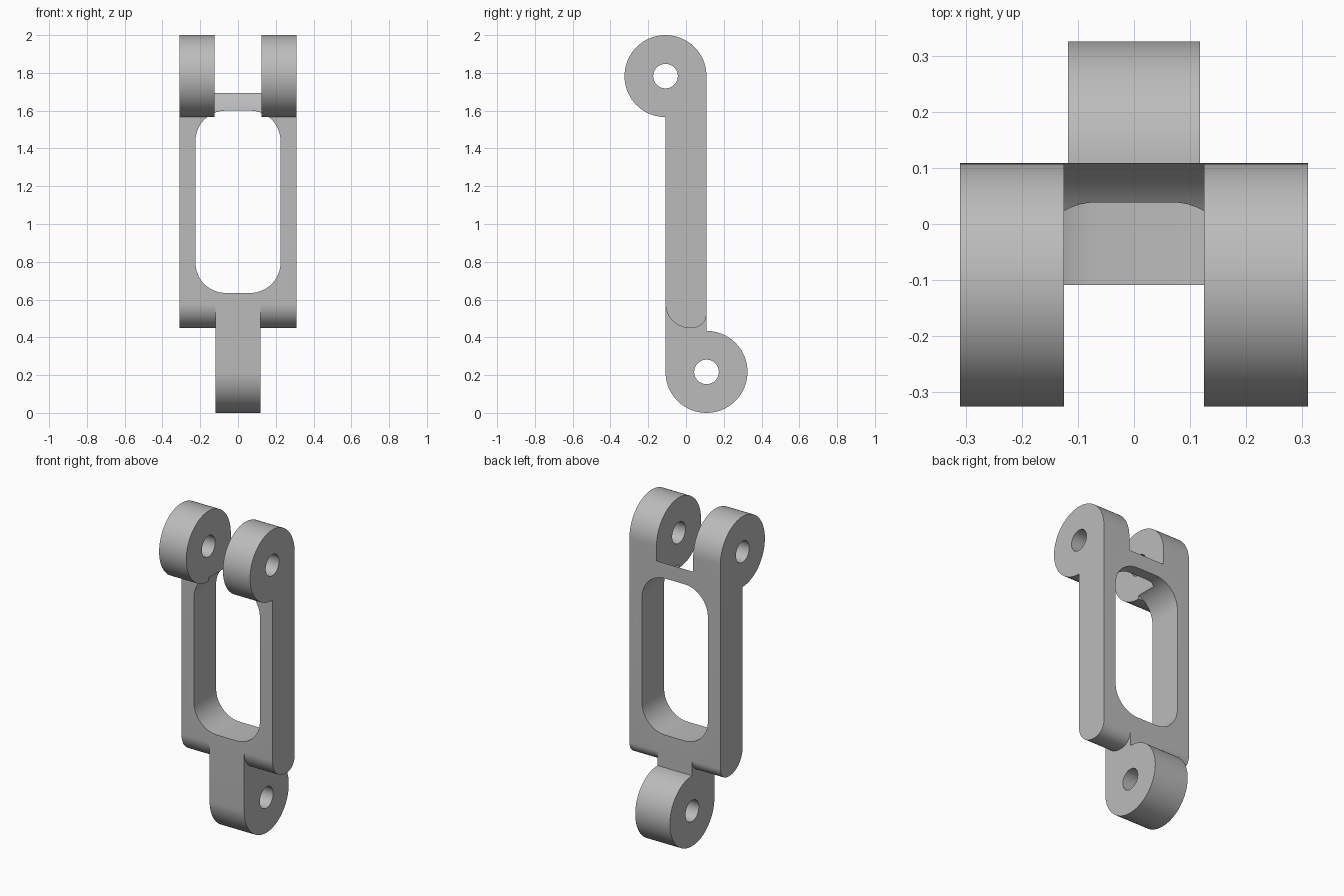
import bpy, bmesh
from math import sin, cos, pi, radians

cube = bpy.data.objects.get("Cube")
if cube:
    bpy.data.objects.remove(cube, do_unlink=True)

W = 0.31            # half width of the frame
D = 0.1085          # half depth of the frame
R = 0.217           # lug radius
CLEAR = 0.235       # clearance radius of the fork slot
PIN = 0.065         # pin hole radius
TOP = (-D, 2 - R)   # upper pin axis (y, z)
LOW = (D, R)        # lower pin axis (y, z)

metal = bpy.data.materials.new("plain_grey")
metal.use_nodes = True
grey = (0.5, 0.5, 0.5, 1)
metal.diffuse_color = grey
metal.node_tree.nodes["Principled BSDF"].inputs["Base Color"].default_value = grey


def arc(centre, r, start, end, n=24):
    a, b = radians(start), radians(end)
    return [(centre[0] + r * cos(a + (b - a) * i / n),
             centre[1] + r * sin(a + (b - a) * i / n)) for i in range(n + 1)]


def prism(name, outline, half, axis="x"):
    """Extrude an outline symmetrically along x (y,z points) or y (x,z points)."""
    bm = bmesh.new()
    place = (lambda p, s: (s, p[0], p[1])) if axis == "x" else (lambda p, s: (p[0], s, p[1]))
    ends = [[bm.verts.new(place(p, s)) for p in outline] for s in (-half, half)]
    bm.faces.new(ends[0])
    bm.faces.new(ends[1])
    n = len(outline)
    for i in range(n):
        j = (i + 1) % n
        bm.faces.new((ends[0][i], ends[0][j], ends[1][j], ends[1][i]))
    bmesh.ops.recalc_face_normals(bm, faces=bm.faces)
    mesh = bpy.data.meshes.new(name)
    bm.to_mesh(mesh)
    bm.free()
    mesh.materials.append(metal)
    obj = bpy.data.objects.new(name, mesh)
    bpy.context.collection.objects.link(obj)
    return obj


def cylinder(name, centre, r, half):
    return prism(name, arc(centre, r, 0, 360, 96)[:-1], half)


def combine(obj, other, operation):
    mod = obj.modifiers.new(operation, "BOOLEAN")
    mod.operation, mod.solver, mod.object = operation, "EXACT", other
    bpy.context.view_layer.objects.active = obj
    bpy.ops.object.modifier_apply(modifier=mod.name)
    bpy.data.objects.remove(other, do_unlink=True)


# Frame with rounded foot and forward-leaning upper lugs
side = (arc((-D + 0.127, 0.577), 0.127, 180, 270, 16)
        + arc((D - 0.075, 0.525), 0.075, 270, 360, 12)
        + arc(TOP, R, 0, 270, 72))
frame = prism("link_frame", side, W)

# Rounded window through the frame
c, x0, z0, z1 = 0.16, 0.225, 0.635, 1.6
window = (arc((x0 - c, z1 - c), c, 0, 90, 16) + arc((c - x0, z1 - c), c, 90, 180, 16)
          + arc((c - x0, z0 + c), c, 180, 270, 16) + arc((x0 - c, z0 + c), c, 270, 360, 16))
cutter = prism("window_cutter", window, D + 0.1, "y")
for v in cutter.data.vertices:
    if v.co.y < 0:
        v.co.y = -D     # leaves the projecting lugs whole
combine(frame, cutter, "DIFFERENCE")

# Round-bottomed slot between the upper lugs
combine(frame, cylinder("slot_cutter", TOP, CLEAR, 0.125), "DIFFERENCE")

# Lower lug with its neck
lug = arc(LOW, R, 180, 450, 72) + [(D, 0.6), (-D, 0.6)]
combine(frame, prism("lower_lug", lug, 0.118), "UNION")

# Pin holes
for axis in (TOP, LOW):
    combine(frame, cylinder("pin_cutter", axis, PIN, 0.5), "DIFFERENCE")

bpy.ops.object.select_all(action="DESELECT")
frame.select_set(True)
bpy.context.view_layer.objects.active = frame
bpy.ops.object.shade_smooth_by_angle(angle=radians(30))
